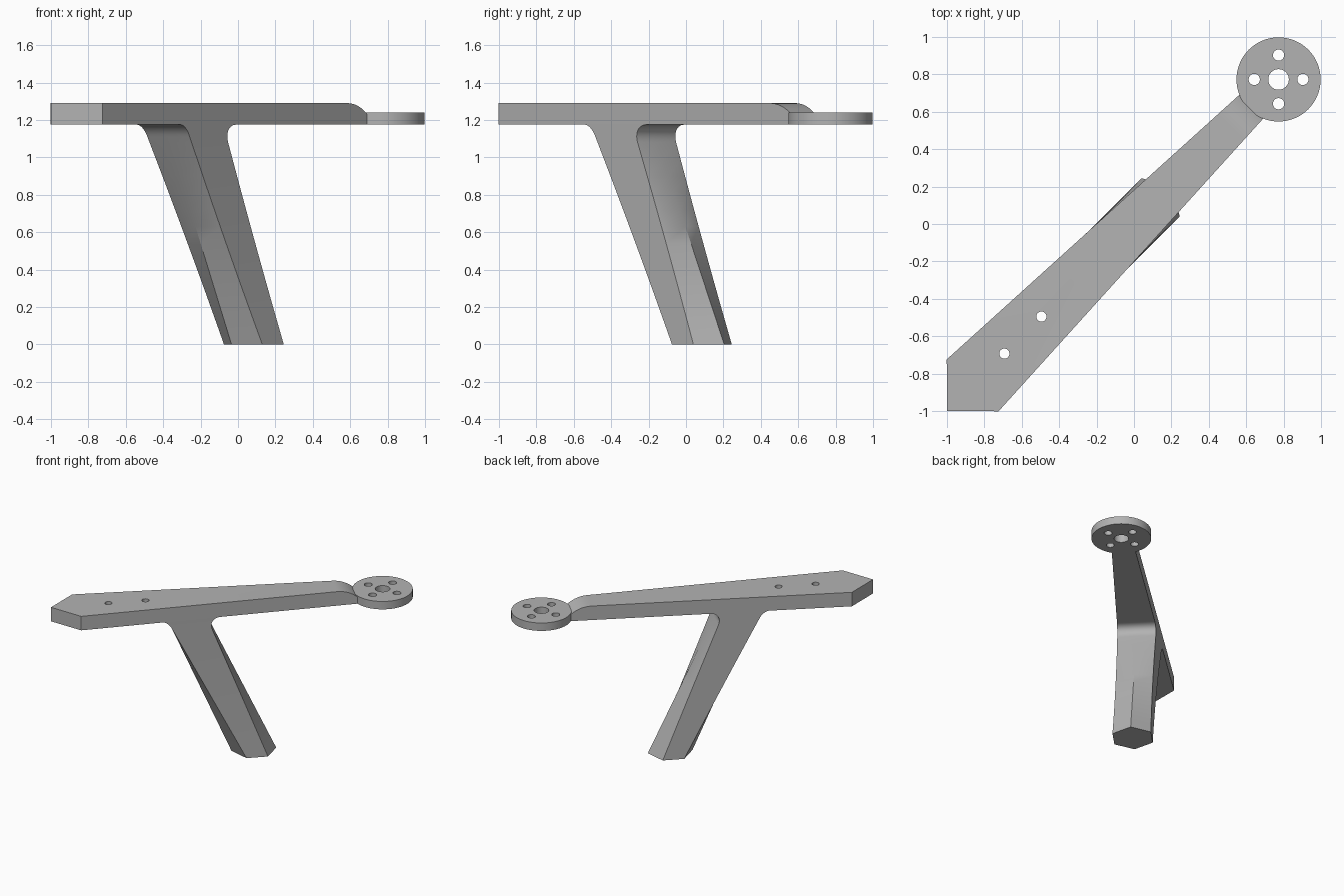
import bpy, bmesh, math
from mathutils import Matrix, Vector

cube = bpy.data.objects.get("Cube")
if cube:
    bpy.data.objects.remove(cube, do_unlink=True)

GREY = (0.45, 0.45, 0.45, 1)
mat = bpy.data.materials.new("plain grey")
mat.use_nodes = True
mat.diffuse_color = GREY
mat.node_tree.nodes["Principled BSDF"].inputs["Base Color"].default_value = GREY

# Parts are built along the x axis, then turned to lie on the diagonal
TURN = Matrix.Rotation(math.radians(45), 4, "Z")
UNDER, TOP, DISC_TOP = 1.175, 1.29, 1.24
TAIL, END, DISC_X, DISC_R = -1.22, 0.887, 1.093, 0.225


def finish(name, bm):
    bmesh.ops.recalc_face_normals(bm, faces=bm.faces[:])
    bm.transform(TURN)
    mesh = bpy.data.meshes.new(name)
    bm.to_mesh(mesh)
    bm.free()
    mesh.materials.append(mat)
    ob = bpy.data.objects.new(name, mesh)
    bpy.context.collection.objects.link(ob)
    return ob


def loft(bm, rings):
    """Skin a list of closed rings; returns the vertex rings."""
    rows = [[bm.verts.new(p) for p in ring] for ring in rings]
    for a, b in zip(rows, rows[1:]):
        for i in range(len(a)):
            j = (i + 1) % len(a)
            bm.faces.new((a[i], a[j], b[j], b[i]))
    return rows


def add_cylinder(bm, x, y, r, z0, z1, segments):
    place = Matrix.Translation((x, y, (z0 + z1) / 2))
    bmesh.ops.create_cone(bm, cap_ends=True, segments=segments, radius1=r,
                          radius2=r, depth=z1 - z0, matrix=place)


def drill(ob, holes):
    bm = bmesh.new()
    for x, y, r in holes:
        add_cylinder(bm, x, y, r, 1, 1.5, 32)
    cutter = finish("hole_cutter", bm)
    cutter.hide_render = True
    mod = ob.modifiers.new("holes", "BOOLEAN")
    mod.operation, mod.solver, mod.object = "DIFFERENCE", "EXACT", cutter
    bpy.context.view_layer.objects.active = ob
    bpy.ops.object.modifier_apply(modifier=mod.name)
    bpy.data.objects.remove(cutter, do_unlink=True)


def smooth(ob):
    bpy.ops.object.select_all(action="DESELECT")
    ob.select_set(True)
    bpy.context.view_layer.objects.active = ob
    bpy.ops.object.shade_smooth_by_angle(angle=math.radians(30))


def half_width(x):
    return 0.196 - 0.0503 * (x - TAIL)


# Arm: tapered bar with a pointed tail and a rounded drop to the disc
bend, radius, steps = 0.73, 0.235, 10
stations = [(-1.414, 0, TOP), (TAIL, half_width(TAIL), TOP)]
for i in range(steps + 1):
    x = bend + (END - bend) * i / steps
    drop = radius - math.sqrt(radius ** 2 - (x - bend) ** 2)
    stations.append((x, half_width(x), TOP - drop))
bm = bmesh.new()
rows = loft(bm, [[(x, -w, UNDER), (x, w, UNDER), (x, w, z), (x, -w, z)]
                 for x, w, z in stations])
bm.faces.new(rows[-1])
bmesh.ops.remove_doubles(bm, verts=bm.verts[:], dist=0.0001)
bmesh.ops.dissolve_degenerate(bm, edges=bm.edges[:], dist=0.0001)
arm = finish("arm", bm)
drill(arm, [(-0.70, 0, 0.027), (-0.98, 0, 0.027)])
smooth(arm)

# Mounting disc: one centre hole and four bolt holes
bm = bmesh.new()
add_cylinder(bm, DISC_X, 0, DISC_R, UNDER, DISC_TOP, 72)
disc = finish("mounting_disc", bm)
bolts = [(DISC_X + 0.13 * math.cos(a), 0.13 * math.sin(a), 0.03)
         for a in (math.pi / 4 + k * math.pi / 2 for k in range(4))]
drill(disc, [(DISC_X, 0, 0.055)] + bolts)
smooth(disc)


# Leg: leaning, six-sided at the foot, ridges fading out, flared into the arm
def flare(z, start, reach):
    s = min(max((z - start) / (UNDER - start), 0), 1)
    return reach * (1 - math.sqrt(1 - s * s))


def leg_ring(z):
    t = z / UNDER
    back = 0.039 - 0.508 * z - flare(z, 1.12, 0.04)
    front = 0.201 - 0.39 * z + flare(z, 1.08, 0.1)
    ridge = 0.088 * (1 - t)
    wb = 0.145 + (half_width(back) - 0.145) * t
    wf = 0.145 + (half_width(front) - 0.145) * t
    return [(back - ridge, 0, z), (back, -wb, z), (front, -wf, z),
            (front + ridge, 0, z), (front, wf, z), (back, wb, z)]


heights = [1.08 * i / 12 for i in range(12)]
heights += [1.08 + (UNDER - 1.08) * math.sin(math.pi / 2 * i / 10) for i in range(11)]
bm = bmesh.new()
rows = loft(bm, [leg_ring(z) for z in heights])
bm.faces.new(rows[0])
bm.faces.new(rows[-1])
smooth(finish("leg", bm))
